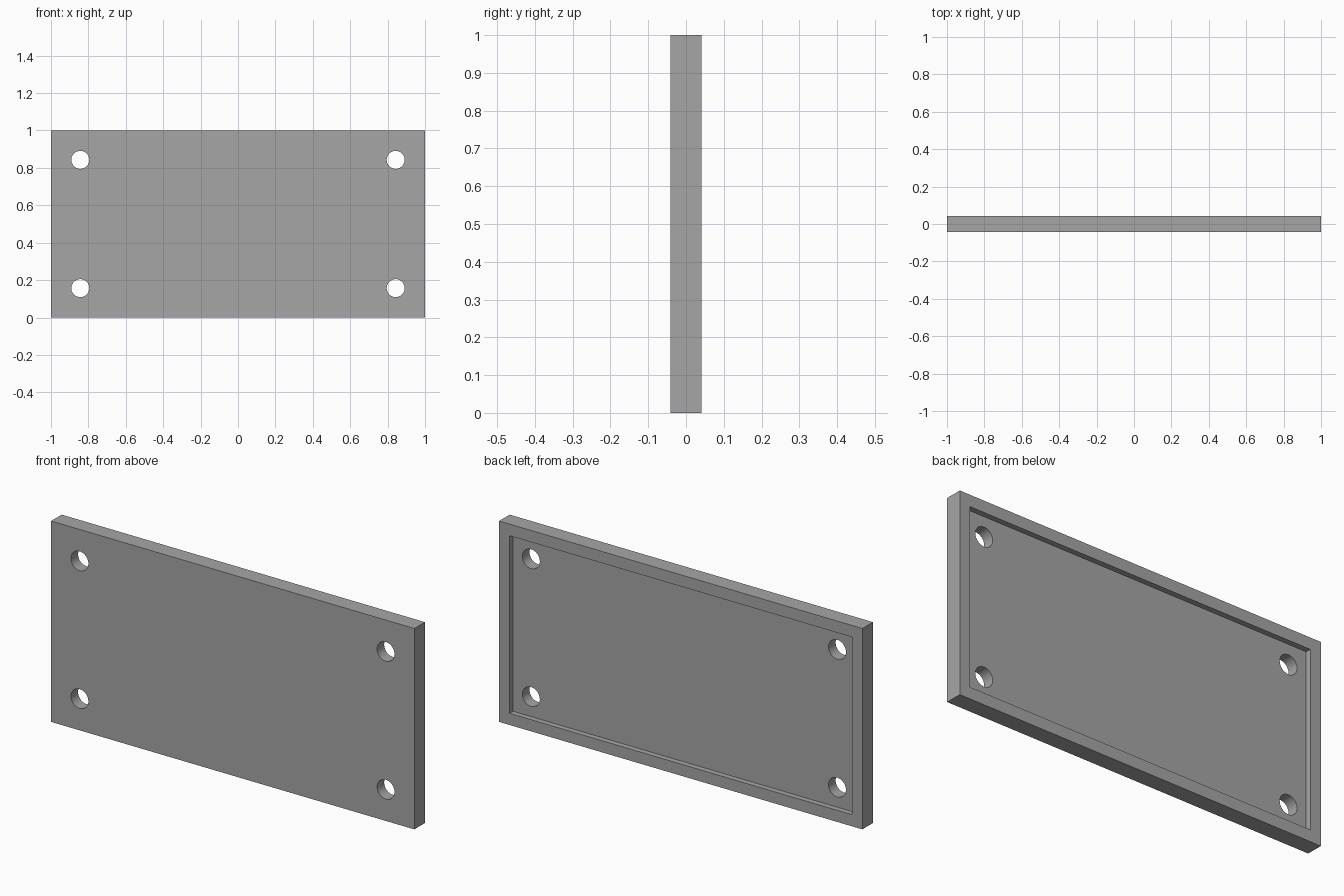
import bpy
import math

W, T, H = 2.0, 0.083, 1.0      # plate width, thickness, height
RIM, DEPTH = 0.058, 0.027      # rim around the back recess, recess depth
HOLE_R, HOLE_X, HOLE_Z = 0.048, 0.843, 0.343

if "Cube" in bpy.data.objects:
    bpy.data.objects.remove(bpy.data.objects["Cube"], do_unlink=True)

grey = bpy.data.materials.new("plain grey")
grey.use_nodes = True
colour = (0.38, 0.38, 0.38, 1)
grey.diffuse_color = colour
grey.node_tree.nodes["Principled BSDF"].inputs["Base Color"].default_value = colour


def finish(name):
    obj = bpy.context.object
    obj.name = name
    obj.data.materials.append(grey)
    return obj


def box(name, size, centre):
    bpy.ops.mesh.primitive_cube_add(size=1, location=centre)
    obj = finish(name)
    obj.scale = size
    bpy.ops.object.transform_apply(location=False, rotation=False, scale=True)
    return obj


# Mounting plate
plate = box("plate", (W, T, H), (0, 0, H / 2))

# Shallow recess in the back
cutters = [box("recess_cutter", (W - 2 * RIM, 2 * DEPTH, H - 2 * RIM), (0, T / 2, H / 2))]

# Four round screw holes
for sx in (-1, 1):
    for sz in (-1, 1):
        bpy.ops.mesh.primitive_cylinder_add(
            vertices=48, radius=HOLE_R, depth=4 * T, rotation=(math.pi / 2, 0, 0),
            location=(sx * HOLE_X, 0, H / 2 + sz * HOLE_Z))
        cutters.append(finish("hole_cutter"))

# Cut everything out of the plate, then drop the cutters
bpy.ops.object.select_all(action='DESELECT')
plate.select_set(True)
bpy.context.view_layer.objects.active = plate
for cutter in cutters:
    cutter.hide_render = True
    mod = plate.modifiers.new("cut", 'BOOLEAN')
    mod.operation = 'DIFFERENCE'
    mod.solver = 'EXACT'
    mod.object = cutter
    bpy.ops.object.modifier_apply(modifier=mod.name)
    bpy.data.objects.remove(cutter, do_unlink=True)

# Smooth hole walls, sharp plate edges
bpy.ops.object.shade_smooth_by_angle(angle=math.radians(30))
